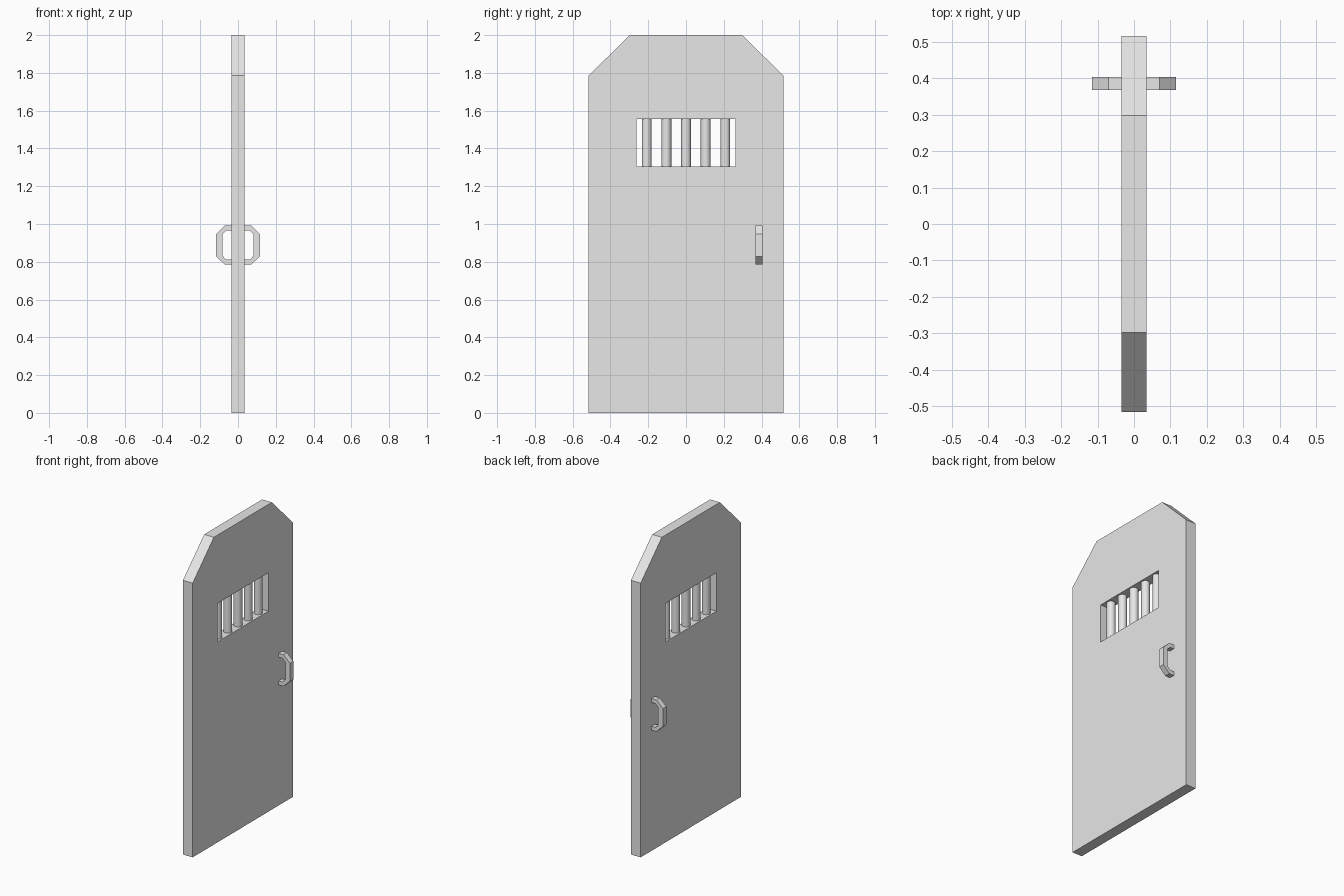
import bpy, bmesh
from mathutils import Vector

cube = bpy.data.objects.get("Cube")
if cube:
    bpy.data.objects.remove(cube, do_unlink=True)

grey = bpy.data.materials.new("plain grey")
grey.use_nodes = True
colour = (0.8, 0.8, 0.8, 1)
grey.diffuse_color = colour
grey.node_tree.nodes["Principled BSDF"].inputs["Base Color"].default_value = colour


def slab(name, loops, start, depth):
    """Fill closed outlines (later ones are holes), then extrude by depth."""
    bm = bmesh.new()
    edges = []
    for loop in loops:
        verts = [bm.verts.new(p) for p in loop]
        edges += [bm.edges.new((v, verts[i - 1])) for i, v in enumerate(verts)]
    bmesh.ops.triangle_fill(bm, edges=edges, use_beauty=True)
    bmesh.ops.translate(bm, verts=bm.verts, vec=start)
    ext = bmesh.ops.extrude_face_region(bm, geom=bm.faces[:])
    moved = [g for g in ext["geom"] if isinstance(g, bmesh.types.BMVert)]
    bmesh.ops.translate(bm, verts=moved, vec=depth)
    bmesh.ops.recalc_face_normals(bm, faces=bm.faces)
    mesh = bpy.data.meshes.new(name)
    bm.to_mesh(mesh)
    bm.free()
    mesh.materials.append(grey)
    obj = bpy.data.objects.new(name, mesh)
    bpy.context.collection.objects.link(obj)
    return obj


# Door panel with clipped top corners and a window opening
half_thick = 0.035
win_y, win_low, win_high = 0.262, 1.305, 1.555
half = [(0.516, 0), (0.516, 1.785), (0.298, 2.0)]
outline = half + [(-y, z) for y, z in reversed(half)]
window = [(-win_y, win_low), (win_y, win_low), (win_y, win_high), (-win_y, win_high)]
slab("door_panel", [[(0, y, z) for y, z in loop] for loop in (outline, window)],
     Vector((-half_thick, 0, 0)), Vector((2 * half_thick, 0, 0)))

# Window bars
for i in range(5):
    bpy.ops.mesh.primitive_cylinder_add(
        vertices=16, radius=0.026, depth=win_high - win_low + 0.01,
        location=(0, (i - 2) * 0.104, (win_low + win_high) / 2))
    bar = bpy.context.object
    bar.name = f"window_bar_{i + 1}"
    bar.data.materials.append(grey)
    bpy.ops.object.shade_smooth_by_angle()

# Pull handles, one on each face of the door
mid = 0.888
outer = [(0.03, 0.103), (0.07, 0.103), (0.116, 0.059)]
inner = [(0.03, 0.077), (0.063, 0.077), (0.083, 0.056)]
arch = outer + [(x, -z) for x, z in reversed(outer)]
arch += [(x, -z) for x, z in inner] + inner[::-1]
for side, name in ((1, "left_handle"), (-1, "right_handle")):
    slab(name, [[(side * x, 0, mid + z) for x, z in arch]],
         Vector((0, 0.368, 0)), Vector((0, 0.036, 0)))
